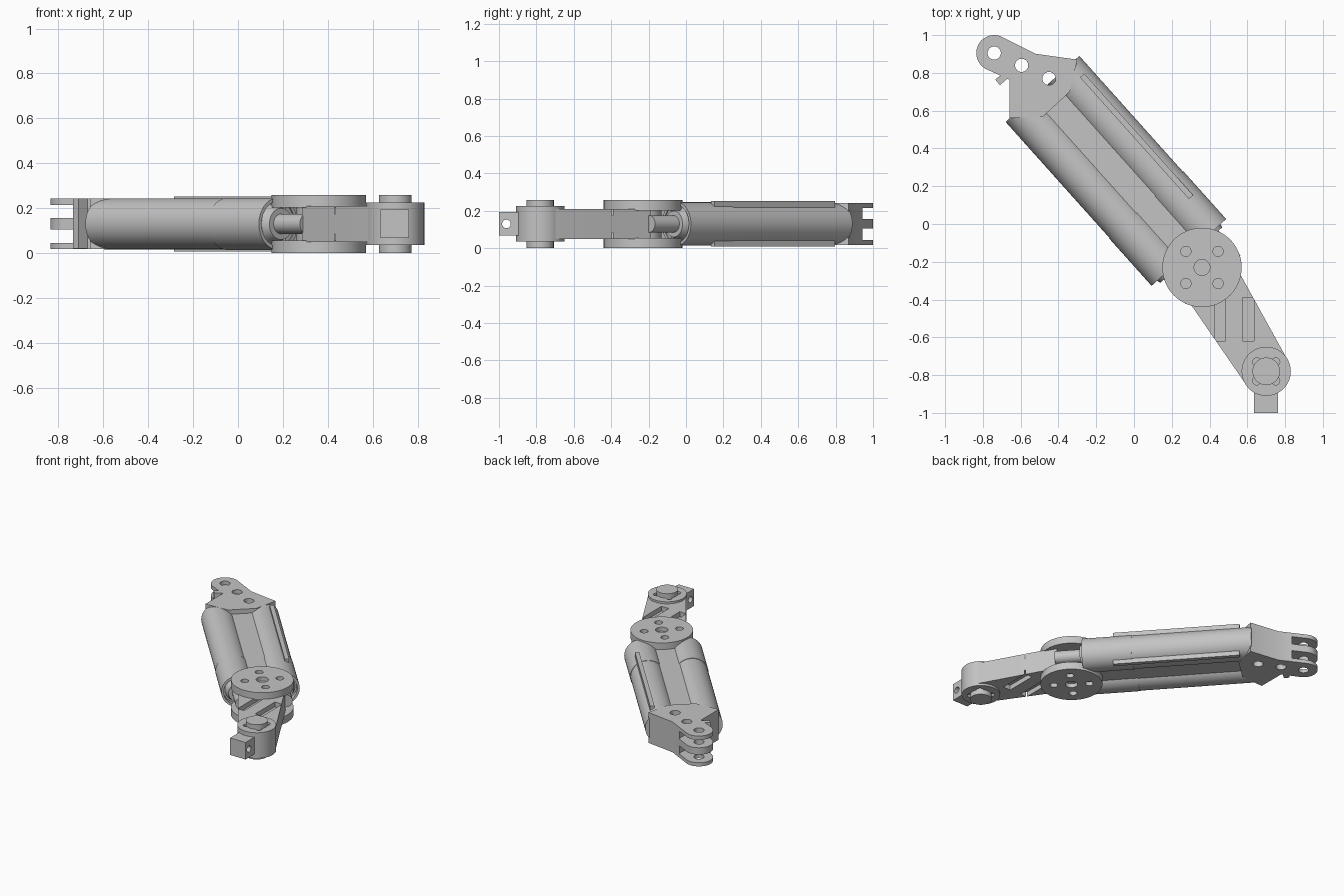
import bpy, bmesh, math
from mathutils import Vector, Matrix

if "Cube" in bpy.data.objects:
    bpy.data.objects.remove(bpy.data.objects["Cube"])

grey = bpy.data.materials.new("plain grey")
grey.use_nodes = True
grey.diffuse_color = (0.55, 0.55, 0.55, 1)
grey.node_tree.nodes["Principled BSDF"].inputs["Base Color"].default_value = grey.diffuse_color

MID = 0.13                                  # mid height of the whole arm
ALONG = Vector((0.667, -0.745, 0)).normalized()
ACROSS = Vector((-ALONG.y, ALONG.x, 0))
UP = Vector((0, 0, 1))
AXIS = 0.116                                # centre line of the upper arm
KNEE = Vector((0.36, -0.23))
ANKLE = Vector((0.70, -0.78))
PIN = Vector((-0.74, 0.905))


def at(s, t, z=MID):
    """Point in the frame of the slanted upper arm."""
    return ALONG * s + ACROSS * t + UP * z


def finish(name, bm):
    bmesh.ops.recalc_face_normals(bm, faces=bm.faces)
    mesh = bpy.data.meshes.new(name)
    bm.to_mesh(mesh)
    bm.free()
    obj = bpy.data.objects.new(name, mesh)
    bpy.context.collection.objects.link(obj)
    mesh.materials.append(grey)
    return obj


def rod(name, a, b, r1, r2=None, sides=48):
    a, b = Vector(a), Vector(b)
    bm = bmesh.new()
    turn = (b - a).to_track_quat('Z', 'Y').to_matrix().to_4x4()
    bmesh.ops.create_cone(bm, cap_ends=True, segments=sides, radius1=r1,
                          radius2=r1 if r2 is None else r2, depth=(b - a).length,
                          matrix=Matrix.Translation((a + b) / 2) @ turn)
    return finish(name, bm)


def disc(name, centre, r, z0, z1, sides=48):
    return rod(name, (*centre, z0), (*centre, z1), r, None, sides)


def prism(name, points, z0, z1):
    bm = bmesh.new()
    face = bm.faces.new([bm.verts.new((p[0], p[1], z0)) for p in points])
    new = bmesh.ops.extrude_face_region(bm, geom=[face])["geom"]
    bmesh.ops.translate(bm, vec=(0, 0, z1 - z0),
                        verts=[v for v in new if isinstance(v, bmesh.types.BMVert)])
    return finish(name, bm)


def box(name, x0, x1, y0, y1, z0, z1):
    return prism(name, [(x0, y0), (x1, y0), (x1, y1), (x0, y1)], z0, z1)


def slab(name, s0, s1, t0, t1, z0, z1):
    return prism(name, [at(s0, t0), at(s1, t0), at(s1, t1), at(s0, t1)], z0, z1)


def hull(c1, r1, c2, r2, steps=24):
    """Outline of two circles joined by their tangents."""
    d = c2 - c1
    base = math.atan2(d.y, d.x)
    lean = math.acos((r1 - r2) / d.length)
    pts = []
    for c, r, a0, a1 in ((c1, r1, lean, 2 * math.pi - lean), (c2, r2, -lean, lean)):
        for i in range(steps + 1):
            a = base + a0 + (a1 - a0) * i / steps
            pts.append((c.x + r * math.cos(a), c.y + r * math.sin(a)))
    return pts


def combine(obj, others, how='DIFFERENCE'):
    for other in others:
        mod = obj.modifiers.new("cut", 'BOOLEAN')
        mod.operation, mod.solver, mod.object = how, 'EXACT', other
        bpy.context.view_layer.objects.active = obj
        bpy.ops.object.modifier_apply(modifier=mod.name)
        bpy.data.objects.remove(other)
    return obj


# Upper arm: two tubes with sleeves, end collars and piston rods
for side, name in ((-1, "right"), (1, "left")):
    t = AXIS + side * 0.149
    rod(name + "_tube", at(-0.856, t), at(0.0, t), 0.113, sides=64)
    sleeve = rod(name + "_sleeve", at(-0.033, t), at(0.306, t), 0.116, sides=64)
    combine(sleeve, [rod("cutter", at(0.27, t), at(0.35, t), 0.1)])
    rod(name + "_collar", at(0.26, t), at(0.325, t), 0.092, 0.07)
    rod(name + "_piston", at(0.3, t), at(0.5, t), 0.045)

# Web between the tubes
slab("web", -0.8, 0.3, AXIS - 0.1, AXIS + 0.1, MID - 0.08, MID + 0.08)

# Thin rails above and below the left tube
for z0, z1, name in ((0.008, 0.05, "lower"), (0.21, 0.252, "upper")):
    slab(name + "_rail", -0.769, 0.095, 0.305, 0.335, z0, z1)

# Shoulder block with a forked end
block = prism("shoulder_block", [(-0.66, 0.56), (-0.48, 0.57), (-0.34, 0.70), (-0.30, 0.87),
                                 (-0.57, 0.908), (-0.66, 0.785)], 0.018, 0.243)
tongue = prism("tongue", hull(PIN, 0.095, Vector((-0.50, 0.79)), 0.09), 0.018, 0.243)
combine(block, [tongue], 'UNION')
cutters = [disc("cutter", PIN, 0.14, 0.045, 0.105), disc("cutter", PIN, 0.14, 0.156, 0.214)]
for x, y in ((PIN.x, PIN.y), (-0.595, 0.84), (-0.45, 0.77)):
    cutters.append(disc("cutter", (x, y), 0.035, -0.1, 0.4, 32))
combine(block, cutters)
prism("stop_fin", [(-0.735, 0.765), (-0.71, 0.735), (-0.64, 0.795), (-0.66, 0.82)], 0.02, 0.243)

# Knee: hub and two drilled discs
disc("knee_hub", KNEE, 0.1, 0.04, 0.22)
for z0, z1, mouth, name in ((0, 0.055, 0, "lower"), (0.203, 0.258, 0.258, "upper")):
    plate = disc(name + "_knee_disc", KNEE, 0.21, z0, z1, 80)
    holes = [disc("cutter", KNEE, 0.042, mouth - 0.03, mouth + 0.03, 32)]
    for dx in (-0.085, 0.085):
        for dy in (-0.085, 0.085):
            holes.append(disc("cutter", KNEE + Vector((dx, dy)), 0.027,
                              mouth - 0.03, mouth + 0.03, 24))
    combine(plate, holes)

# Lower arm, squared off at the knee and grooved on both faces
arm = prism("lower_arm", hull(KNEE, 0.16, ANKLE, 0.128), 0.05, 0.21)
cutters = [slab("cutter", 0.0, 0.49, -0.3, 0.5, 0, 0.3)]
for z0, z1 in ((0.0, 0.085), (0.175, 0.3)):
    cutters.append(box("cutter", 0.43, 0.485, -0.62, -0.36, z0, z1))
    cutters.append(box("cutter", 0.575, 0.635, -0.62, -0.39, z0, z1))
combine(arm, cutters)

# Ankle: thick barrel, boss and small screw holes
barrel = disc("ankle_barrel", ANKLE, 0.13, 0.035, 0.225, 64)
cutters = []
for mouth in (0.035, 0.225):
    for dx in (-0.05, 0.05):
        for dy in (-0.05, 0.05):
            cutters.append(disc("cutter", ANKLE + Vector((dx, dy)), 0.022,
                                mouth - 0.02, mouth + 0.02, 20))
combine(barrel, cutters)
disc("ankle_boss", ANKLE, 0.073, 0, 0.258)

# End lug with a cross hole
lug = box("end_lug", 0.635, 0.762, -1.0, -0.8, 0.067, 0.193)
combine(lug, [rod("cutter", (0.5, -0.96, MID), (0.9, -0.96, MID), 0.023, sides=32)])

# Smooth round surfaces, keep hard edges
bpy.ops.object.select_all(action='DESELECT')
for obj in bpy.context.scene.objects:
    if obj.type == 'MESH':
        obj.select_set(True)
        bpy.context.view_layer.objects.active = obj
bpy.ops.object.shade_smooth_by_angle(angle=math.radians(30))
